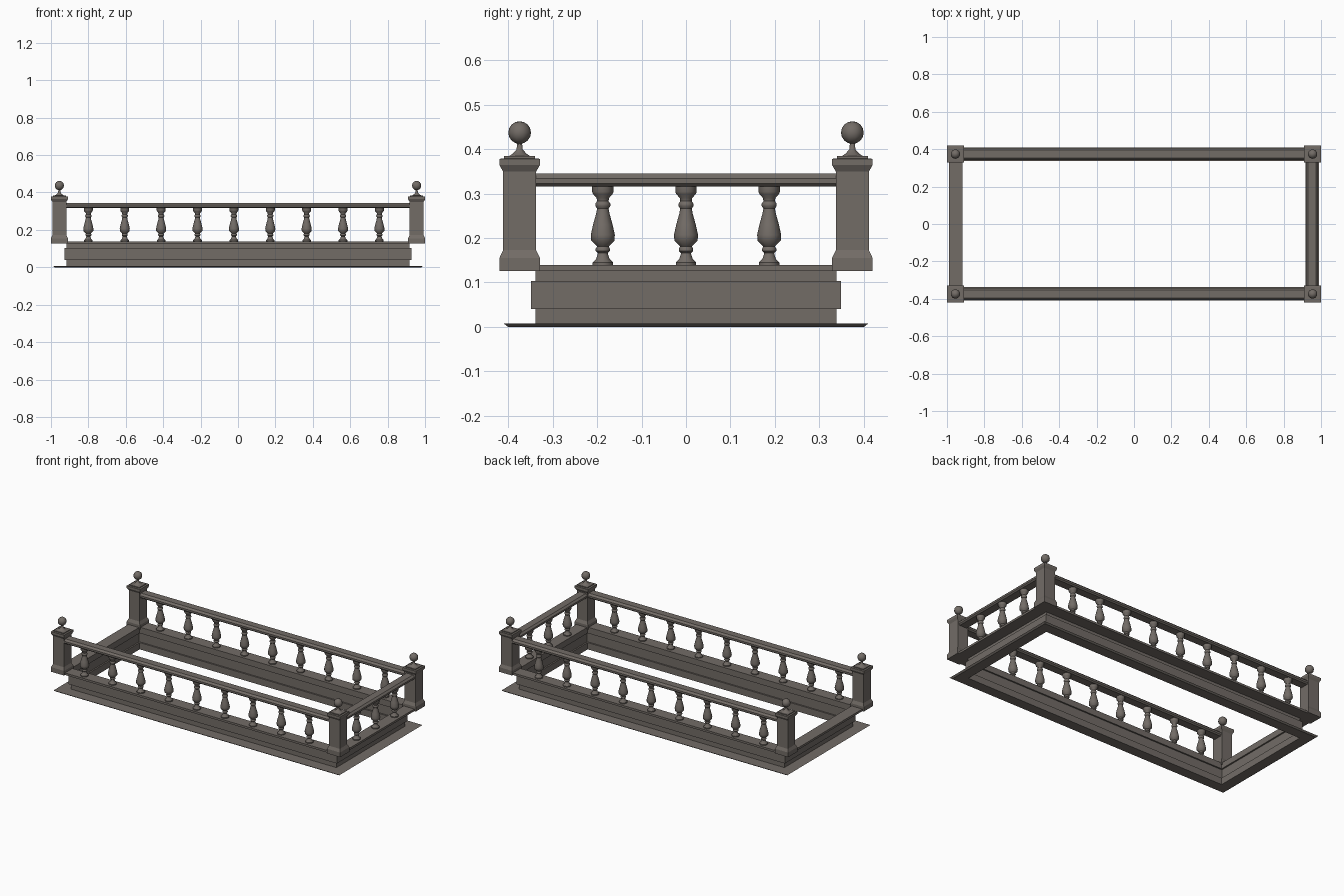
import bpy, bmesh, math
from mathutils import Vector

if "Cube" in bpy.data.objects:
    bpy.data.objects.remove(bpy.data.objects["Cube"])

stone = bpy.data.materials.new("weathered_stone")
stone.diffuse_color = (0.17, 0.15, 0.134, 1)
stone.use_nodes = True
stone.node_tree.nodes["Principled BSDF"].inputs["Base Color"].default_value = stone.diffuse_color

PX, PY = 0.955, 0.374      # corner post centres
IX, IY = 0.916, 0.336      # inner edge of the kerb


def finish(bm, name, smooth=None):
    bmesh.ops.recalc_face_normals(bm, faces=bm.faces)
    me = bpy.data.meshes.new(name)
    bm.to_mesh(me)
    bm.free()
    me.materials.append(stone)
    ob = bpy.data.objects.new(name, me)
    bpy.context.collection.objects.link(ob)
    if smooth:
        bpy.context.view_layer.objects.active = ob
        ob.select_set(True)
        bpy.ops.object.shade_smooth_by_angle(angle=math.radians(smooth))
        ob.select_set(False)
    return ob


def stack(bm, profile, sides, cx, cy, turn=0.0, k=1.0):
    """Loft (radius, z) rings around a vertical axis and cap the ends."""
    rings = []
    for r, z in profile:
        rings.append([bm.verts.new((cx + r * k * math.cos(turn + math.tau * i / sides),
                                    cy + r * k * math.sin(turn + math.tau * i / sides), z))
                      for i in range(sides)])
    for a, b in zip(rings, rings[1:]):
        for i in range(sides):
            j = (i + 1) % sides
            bm.faces.new((a[i], a[j], b[j], b[i]))
    bm.faces.new(rings[0])
    bm.faces.new(rings[-1])


# Kerb: outward-facing channel section with mitred corners (offset, z)
section = [(0, 0), (0.064, 0), (0.074, 0.008), (0.002, 0.008), (0.002, 0.04),
           (0.012, 0.04), (0.012, 0.103), (0.002, 0.103), (0.002, 0.126),
           (0.074, 0.126), (0.074, 0.139), (0, 0.139), (0, 0.101),
           (0.009, 0.101), (0.009, 0.042), (0, 0.042)]
bm = bmesh.new()
corners = [[bm.verts.new((sx * (IX + d), sy * (IY + d), z)) for d, z in section]
           for sx, sy in ((1, 1), (-1, 1), (-1, -1), (1, -1))]
for c in range(4):
    a, b = corners[c], corners[(c + 1) % 4]
    for i in range(len(section)):
        j = (i + 1) % len(section)
        bm.faces.new((a[i], a[j], b[j], b[i]))
finish(bm, "channel_kerb")

# Corner posts: square base, shaft, cap and neck, with a ball on top
post = [(0.0455, 0.126), (0.0455, 0.155), (0.037, 0.173), (0.037, 0.349),
        (0.0455, 0.364), (0.0455, 0.378), (0.035, 0.379), (0.035, 0.384)]
neck = [(0.024, 0.384), (0.015, 0.390), (0.007, 0.399), (0.005, 0.416)]
for sx, nx in ((1, "right"), (-1, "left")):
    for sy, ny in ((1, "back"), (-1, "front")):
        bm = bmesh.new()
        stack(bm, post, 4, sx * PX, sy * PY, math.pi / 4, math.sqrt(2))
        finish(bm, f"post_{ny}_{nx}")
        bm = bmesh.new()
        stack(bm, neck, 8, sx * PX, sy * PY, math.pi / 8, 1.08)
        ball = bmesh.ops.create_uvsphere(bm, u_segments=10, v_segments=8, radius=0.0255)
        bmesh.ops.translate(bm, verts=ball["verts"], vec=(sx * PX, sy * PY, 0.437))
        finish(bm, f"finial_{ny}_{nx}", 40)

# Hand rails on front, back and right; the left side is open
rail = [(-0.025, 0.316), (0.025, 0.316), (0.033, 0.323), (0.033, 0.334),
        (0.022, 0.345), (-0.022, 0.345), (-0.033, 0.334), (-0.033, 0.323)]


def add_rail(name, start, end):
    start, end = Vector(start), Vector(end)
    d = (end - start).normalized()
    side = Vector((-d.y, d.x, 0))
    bm = bmesh.new()
    a, b = [[bm.verts.new(p + side * o + Vector((0, 0, z))) for o, z in rail]
            for p in (start, end)]
    n = len(rail)
    for i in range(n):
        bm.faces.new((a[i], a[(i + 1) % n], b[(i + 1) % n], b[i]))
    bm.faces.new(a)
    bm.faces.new(b)
    finish(bm, name)


add_rail("rail_front", (-PX + 0.03, -PY, 0), (PX - 0.03, -PY, 0))
add_rail("rail_back", (-PX + 0.03, PY, 0), (PX - 0.03, PY, 0))
add_rail("rail_right", (PX - 0.003, -PY + 0.03, 0), (PX - 0.003, PY - 0.03, 0))

# Turned balusters
turned = [(0.023, 0.138), (0.023, 0.145), (0.015, 0.153), (0.011, 0.166),
          (0.016, 0.171), (0.016, 0.176), (0.013, 0.181), (0.026, 0.194),
          (0.027, 0.207), (0.022, 0.230), (0.015, 0.255), (0.013, 0.266),
          (0.017, 0.272), (0.017, 0.277), (0.013, 0.283), (0.014, 0.290),
          (0.022, 0.299), (0.024, 0.304), (0.024, 0.317)]
spots = [(-0.80 + 0.1945 * i, s * PY, n) for i in range(9)
         for s, n in ((-1, "front"), (1, "back"))]
spots += [(PX - 0.003, 0.187 * i, "right") for i in (-1, 0, 1)]
for i, (x, y, n) in enumerate(spots):
    bm = bmesh.new()
    stack(bm, turned, 12, x, y)
    finish(bm, f"baluster_{n}_{i}", 40)
